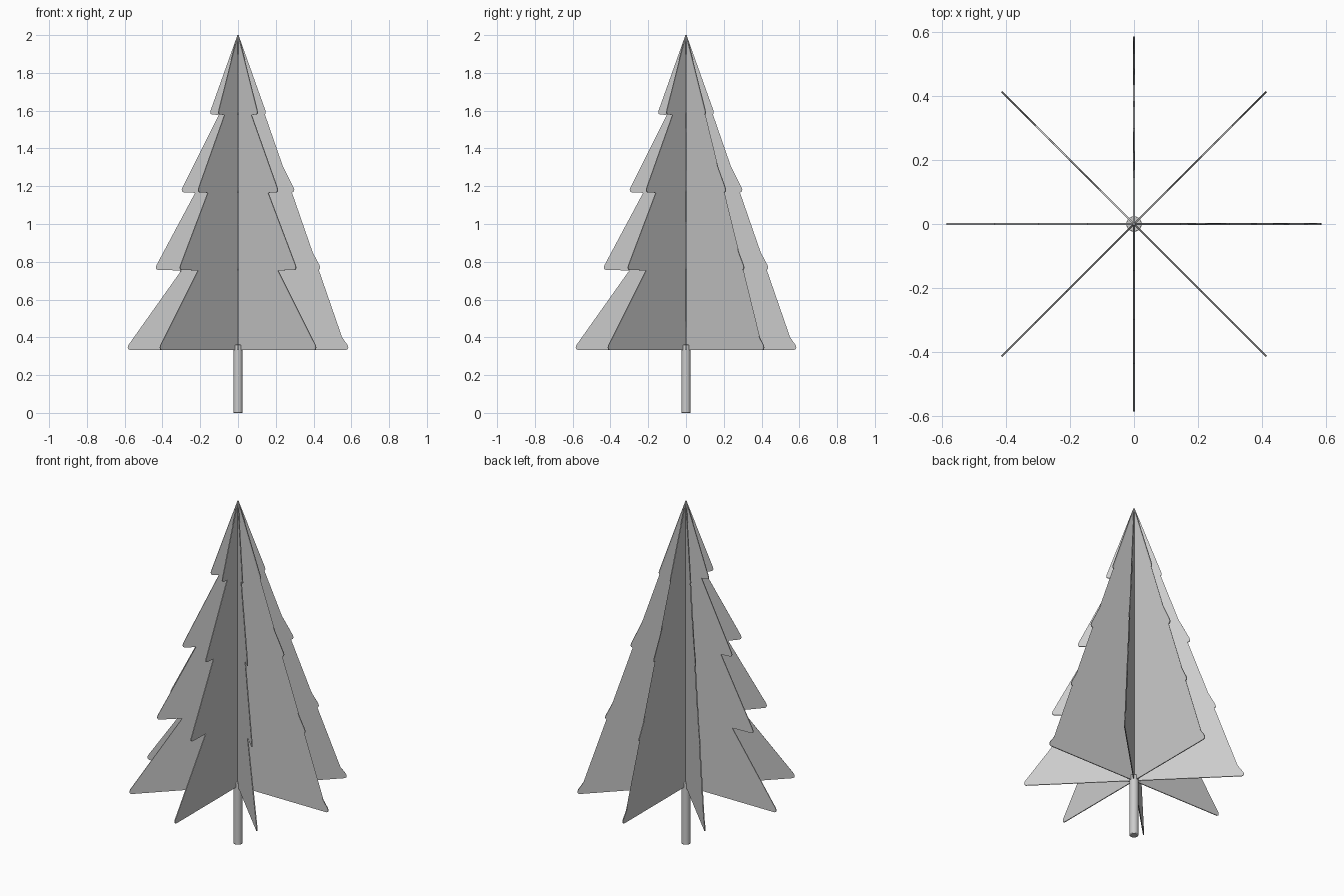
import bpy, bmesh, math

if "Cube" in bpy.data.objects:
    bpy.data.objects.remove(bpy.data.objects["Cube"])

THICK = 0.005

# Half outline of one panel (radius, height), apex down to the bottom edge
tiers = [  # tip radius, tier base height, notch radius below it
    (0.147, 1.580, 0.102),
    (0.298, 1.168, 0.227),
    (0.435, 0.757, 0.300),
    (0.584, 0.334, None),
]
half = [(0.003, 2.0)]
for r, z, notch in tiers:
    # softly rounded branch tip
    half += [(r - 0.003, z + 0.024), (r, z + 0.013), (r - 0.002, z + 0.004), (r - 0.010, z)]
    if notch:
        half.append((notch, z - 0.003))


def panel(name, angle):
    bm = bmesh.new()
    outline = half + [(-r, z) for r, z in reversed(half)]
    face = bm.faces.new([bm.verts.new((r, 0, z)) for r, z in outline])
    bmesh.ops.triangulate(bm, faces=[face])
    me = bpy.data.meshes.new(name)
    bm.to_mesh(me)
    bm.free()
    ob = bpy.data.objects.new(name, me)
    bpy.context.collection.objects.link(ob)
    ob.rotation_euler.z = angle
    mod = ob.modifiers.new("thickness", 'SOLIDIFY')
    mod.thickness = THICK
    mod.offset = 0


# Four crossing panels make eight wings
for i in range(4):
    panel(f"tree_panel_{i + 1}", i * math.pi / 4)

# Trunk dowel
bpy.ops.mesh.primitive_cylinder_add(vertices=32, radius=0.024, depth=0.362, location=(0, 0, 0.181))
trunk = bpy.context.object
trunk.name = "trunk"
bev = trunk.modifiers.new("soft_rim", 'BEVEL')
bev.width = 0.003
bev.segments = 2
bev.limit_method = 'ANGLE'
bev.angle_limit = math.radians(40)
bpy.ops.object.shade_smooth_by_angle()
